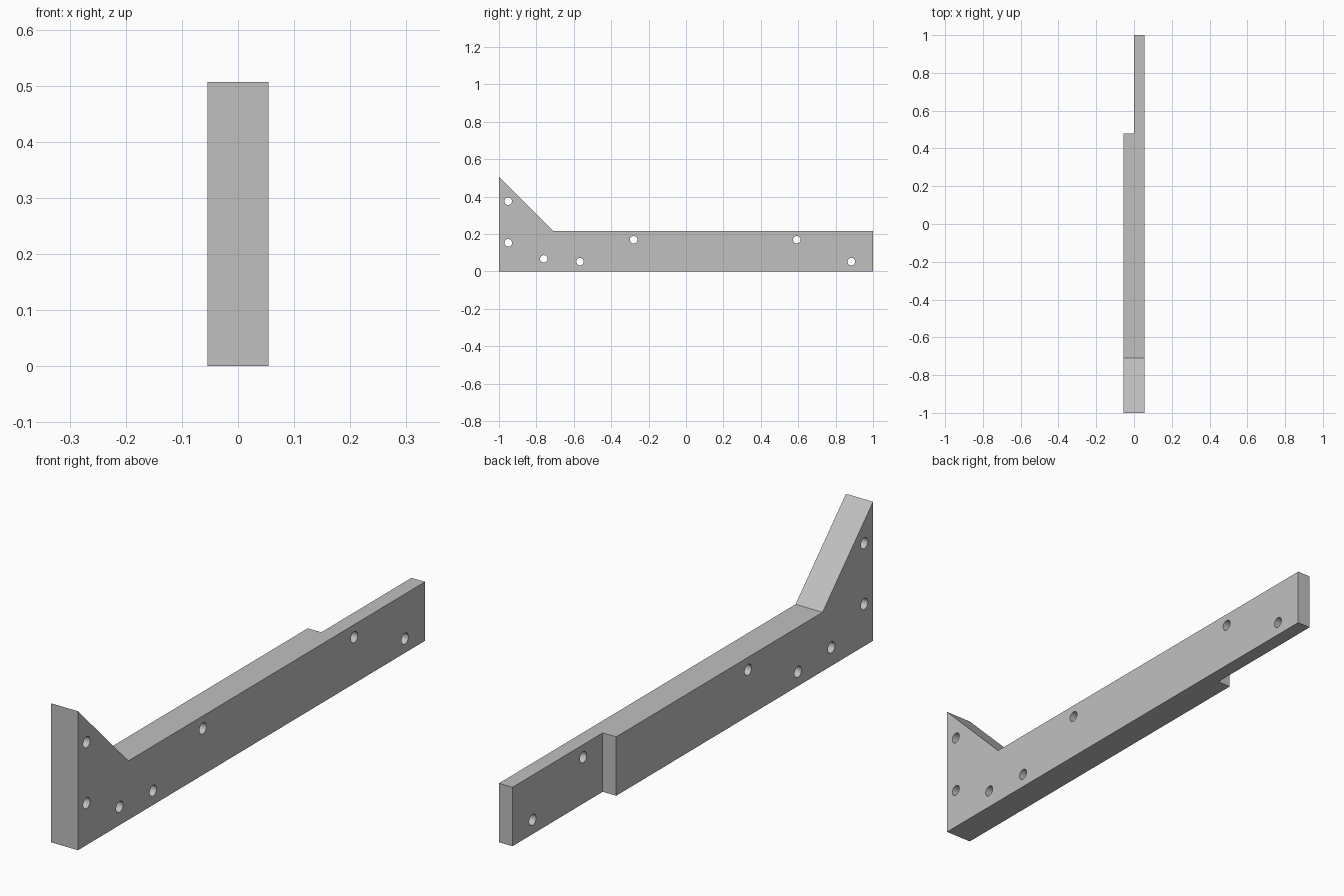
import bpy
import bmesh
import math

cube = bpy.data.objects.get("Cube")
if cube:
    bpy.data.objects.remove(cube, do_unlink=True)

HALF = 0.0545       # half thickness of the bracket
BEAM_TOP = 0.215    # height of the long arm
PEAK = 0.507        # height of the upright corner
STEP_Y = 0.48       # where the arm becomes half as thick
HOLE_R = 0.02

grey = bpy.data.materials.new("light_grey")
grey.use_nodes = True
colour = (0.53, 0.53, 0.53, 1)
grey.diffuse_color = colour
grey.node_tree.nodes["Principled BSDF"].inputs["Base Color"].default_value = colour


def extrude_profile(name, points, x0, x1):
    """Solid made by extruding a (y, z) outline along x."""
    bm = bmesh.new()
    face = bm.faces.new([bm.verts.new((x0, y, z)) for y, z in points])
    ext = bmesh.ops.extrude_face_region(bm, geom=[face])
    moved = [v for v in ext["geom"] if isinstance(v, bmesh.types.BMVert)]
    bmesh.ops.translate(bm, verts=moved, vec=(x1 - x0, 0, 0))
    bmesh.ops.recalc_face_normals(bm, faces=bm.faces)
    mesh = bpy.data.meshes.new(name)
    bm.to_mesh(mesh)
    bm.free()
    mesh.materials.append(grey)
    obj = bpy.data.objects.new(name, mesh)
    bpy.context.collection.objects.link(obj)
    return obj


def cut(target, cutter):
    mod = target.modifiers.new("cut", "BOOLEAN")
    mod.operation = "DIFFERENCE"
    mod.solver = "EXACT"
    mod.object = cutter
    bpy.context.view_layer.objects.active = target
    bpy.ops.object.modifier_apply(modifier=mod.name)
    bpy.data.objects.remove(cutter, do_unlink=True)


# Bracket body: long arm with a sloped upright corner at the front
bracket = extrude_profile(
    "bracket",
    [(-1, 0), (1, 0), (1, BEAM_TOP), (-0.709, BEAM_TOP), (-1, PEAK)],
    -HALF, HALF)

# Half-thickness step at the rear end
cut(bracket, extrude_profile(
    "step_cutter", [(STEP_Y, -1), (2, -1), (2, 1), (STEP_Y, 1)], -1, 0))

# Screw holes through the thickness
holes = [(-0.95, 0.375), (-0.95, 0.153), (-0.76, 0.067), (-0.567, 0.052),
         (-0.28, 0.169), (0.592, 0.169), (0.884, 0.052)]
SIDES = 32
for y, z in holes:
    ring = [(y + HOLE_R * math.cos(math.tau * i / SIDES),
             z + HOLE_R * math.sin(math.tau * i / SIDES)) for i in range(SIDES)]
    cut(bracket, extrude_profile("hole_cutter", ring, -0.2, 0.2))

# Smooth hole walls, crisp outer edges
bpy.ops.object.select_all(action="DESELECT")
bracket.select_set(True)
bpy.context.view_layer.objects.active = bracket
bpy.ops.object.shade_smooth_by_angle(angle=math.radians(30))
